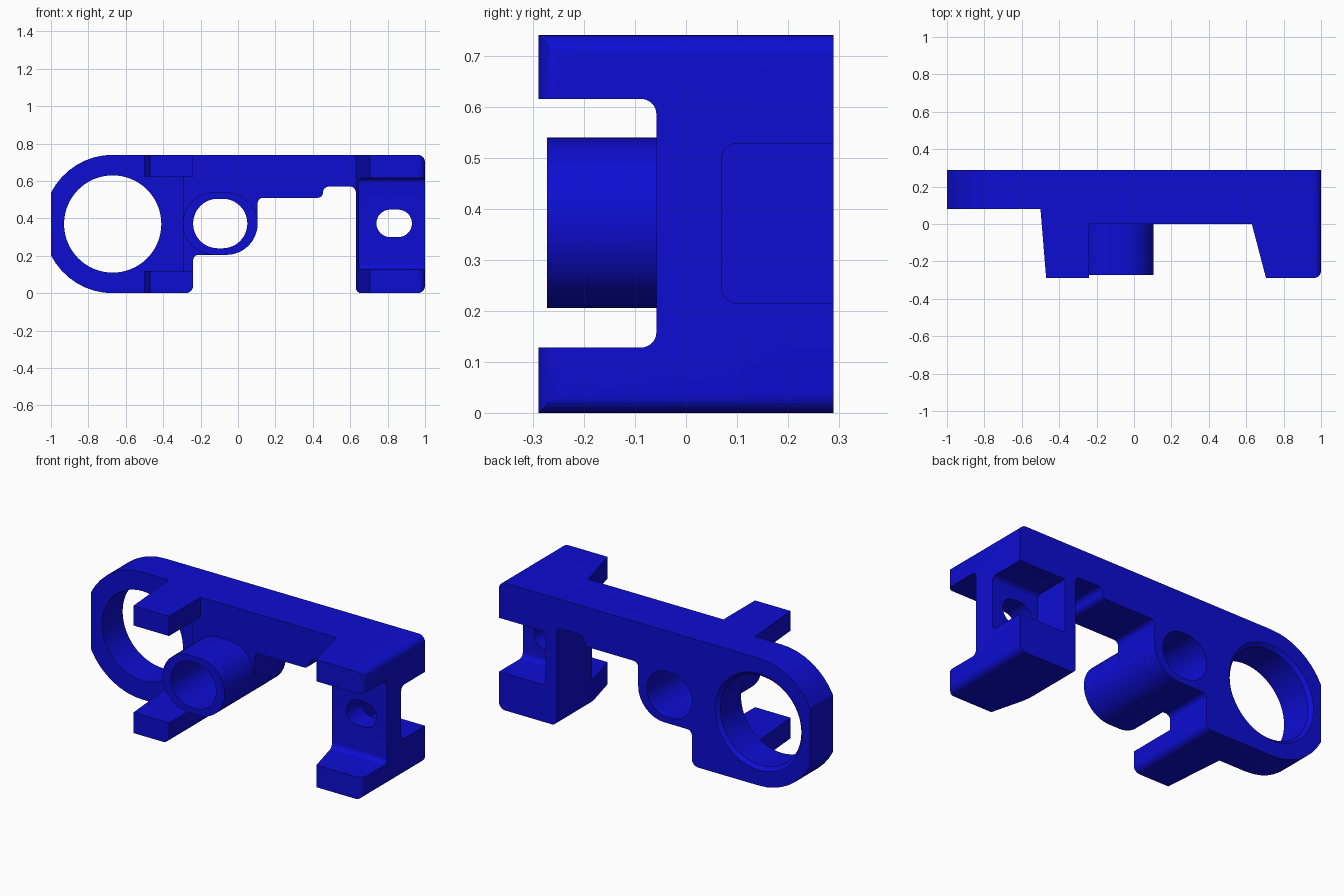
import bpy, bmesh, math
from mathutils import Vector

cube = bpy.data.objects.get("Cube")
if cube:
    bpy.data.objects.remove(cube, do_unlink=True)

blue = bpy.data.materials.new("deep blue")
blue.use_nodes = True
COLOUR = (0.004, 0.004, 0.65, 1)
blue.diffuse_color = COLOUR
blue.node_tree.nodes["Principled BSDF"].inputs["Base Color"].default_value = COLOUR


def rounded(points, segs=8):
    """Polygon from (u, v, radius) corners, each replaced by an arc."""
    out = []
    for i, (u, v, r) in enumerate(points):
        p = Vector((u, v))
        if r == 0:
            out.append(p)
            continue
        a = (Vector(points[i - 1][:2]) - p).normalized()
        b = (Vector(points[(i + 1) % len(points)][:2]) - p).normalized()
        half = a.angle(b) / 2
        centre = p + (a + b).normalized() * (r / math.sin(half))
        start = p + a * (r / math.tan(half)) - centre
        end = p + b * (r / math.tan(half)) - centre
        sweep = start.angle_signed(end)
        for k in range(segs + 1):
            t = -sweep * k / segs
            out.append(centre + Vector((start.x * math.cos(t) - start.y * math.sin(t),
                                        start.x * math.sin(t) + start.y * math.cos(t))))
    return out


def box2d(u0, u1, v0, v1, r=0.0, segs=8):
    return rounded([(u0, v0, r), (u1, v0, r), (u1, v1, r), (u0, v1, r)], segs)


def prism(name, pts, axis, lo, hi):
    """Extrude a 2D polygon along the given axis from lo to hi."""
    place = {"x": lambda u, v, w: (w, u, v),
             "y": lambda u, v, w: (u, w, v),
             "z": lambda u, v, w: (u, v, w)}[axis]
    bm = bmesh.new()
    face = bm.faces.new([bm.verts.new(place(p[0], p[1], lo)) for p in pts])
    top = bmesh.ops.extrude_face_region(bm, geom=[face])["geom"]
    move = Vector(place(0, 0, hi - lo))
    bmesh.ops.translate(bm, vec=move, verts=[g for g in top if isinstance(g, bmesh.types.BMVert)])
    bmesh.ops.remove_doubles(bm, verts=bm.verts, dist=1e-5)
    bmesh.ops.recalc_face_normals(bm, faces=bm.faces)
    mesh = bpy.data.meshes.new(name)
    bm.to_mesh(mesh)
    bm.free()
    mesh.materials.append(blue)
    obj = bpy.data.objects.new(name, mesh)
    bpy.context.collection.objects.link(obj)
    return obj


def combine(target, tool, operation="DIFFERENCE"):
    """Apply a boolean and discard the tool."""
    mod = target.modifiers.new("boolean", "BOOLEAN")
    mod.operation, mod.solver, mod.object = operation, "EXACT", tool
    bpy.ops.object.select_all(action="DESELECT")
    target.select_set(True)
    bpy.context.view_layer.objects.active = target
    bpy.ops.object.modifier_apply(modifier=mod.name)
    bpy.data.objects.remove(tool, do_unlink=True)


H, D = 0.74, 0.289
RX, RZ, RR = -0.67, 0.37, 0.37      # large ring centre and outer radius
flat = math.acos(-0.33 / RR)        # where the ring end is cut flat


def ring_arc(a0, a1, n=8):
    return [(RX + RR * math.cos(a0 + (a1 - a0) * k / n),
             RZ + RR * math.sin(a0 + (a1 - a0) * k / n), 0) for k in range(n + 1)]


# Front silhouette, extruded through the full depth
outline = ring_arc(math.pi / 2, flat) + ring_arc(2 * math.pi - flat, 1.5 * math.pi) + [
    (-0.24, 0, 0.04), (-0.24, 0.205, 0.03), (0.105, 0.205, 0.167), (0.105, 0.51, 0.03),
    (0.455, 0.51, 0.03), (0.455, 0.57, 0.03), (0.63, 0.57, 0.03), (0.63, 0, 0.03),
    (1, 0, 0.04), (1, H, 0.04)]
bracket = prism("bracket_body", rounded(outline), "y", -D, D)

# Clear the space in front of the ring and between the two clamps
combine(bracket, prism("ring_front_cutter", [(-1.1, 0.08), (-0.5, 0.08), (-0.4605, -0.4), (-1.1, -0.4)],
                       "z", -0.1, 0.9))
combine(bracket, prism("middle_cutter", [(-0.241, 0), (0.63, 0), (0.735, -0.4), (-0.241, -0.4)],
                       "z", -0.1, 0.9))
# Gap between the left prongs
combine(bracket, prism("left_gap_cutter", [(-1.1, 0.08), (-0.295, 0.08), (-0.295, 0), (-0.2, 0),
                                           (-0.2, -0.4), (-1.1, -0.4)], "z", 0.12, 0.625))
# Gap between the right prongs
combine(bracket, prism("right_gap_cutter", rounded([(-0.4, 0.128, 0), (-0.058, 0.128, 0.03),
                                                    (-0.058, 0.615, 0.03), (-0.4, 0.615, 0)]), "x", 0.5, 1.1))
# Rear pocket, open at the end
combine(bracket, prism("pocket_cutter", rounded([(0.4, 0.215, 0), (0.07, 0.215, 0.03),
                                                 (0.07, 0.528, 0.03), (0.4, 0.528, 0)]), "x", 0.7, 1.1))
# Rounded outer corner of the right prongs
corner = [(1.05, -0.35), (1.05, -0.249), (1.0, -0.249)] + [
    (0.96 + 0.04 * math.cos(t), -0.249 - 0.04 * math.sin(t))
    for t in [math.pi / 2 * k / 8 for k in range(1, 9)]] + [(0.96, -0.35)]
combine(bracket, prism("corner_cutter", corner, "z", -0.1, 0.9))

# Tubular boss
combine(bracket, prism("boss", box2d(-0.295, 0.105, 0.205, 0.539, 0.167, 12), "y", -0.272, 0.2), "UNION")
# Through holes: boss bore, oblong slot, large ring
combine(bracket, prism("bore_cutter", box2d(-0.24, 0.05, 0.24, 0.505, 0.1325, 12), "y", -0.5, 0.5))
combine(bracket, prism("slot_cutter", box2d(0.74, 0.93, 0.3, 0.447, 0.0735, 8), "y", -0.5, 0.5))
combine(bracket, prism("ring_cutter", box2d(RX - 0.26, RX + 0.26, RZ - 0.26, RZ + 0.26, 0.26, 16), "y", -0.5, 0.5))
# Chamfer on the rear rim of the ring
bpy.ops.mesh.primitive_cone_add(vertices=64, radius1=0.30, radius2=0.24, depth=0.06,
                                location=(RX, D - 0.01, RZ), rotation=(math.pi / 2, 0, 0))
cone = bpy.context.object
cone.data.materials.append(blue)
combine(bracket, cone)

bpy.ops.object.select_all(action="DESELECT")
bracket.select_set(True)
bpy.context.view_layer.objects.active = bracket
bpy.ops.object.shade_smooth_by_angle(angle=math.radians(30))
